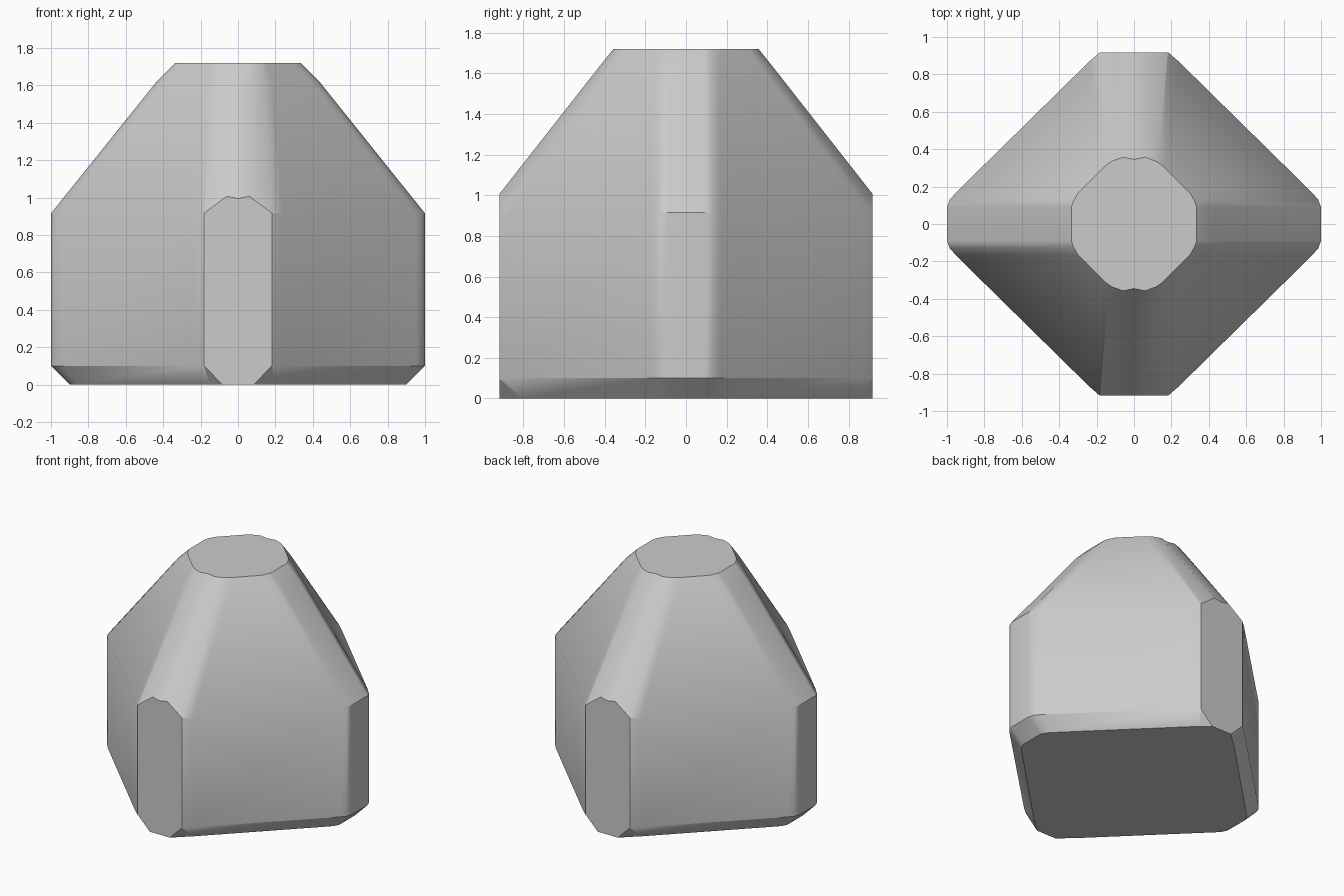
import bpy, bmesh, math
from mathutils import Vector

cube = bpy.data.objects.get("Cube")
if cube:
    bpy.data.objects.remove(cube, do_unlink=True)

# Single grey finish
grey = bpy.data.materials.new("plain grey")
grey.use_nodes = True
colour = (0.6, 0.6, 0.6, 1)
grey.diffuse_color = colour
grey.node_tree.nodes["Principled BSDF"].inputs["Base Color"].default_value = colour

# One quadrant of each level, from the side corner round to the ridge groove
base = [(.9, .09), (.885, .125), (.86, .155), (.2, .81), (.15, .855), (.07, .93), (0, .922)]
wall = [(1, .09), (.985, .13), (.95, .17), (.24, .868), (.18, .92), (.06, .99), (0, .98)]
neck = [(.435, .09), (.42, .125), (.39, .165), (.18, .375), (.14, .405), (.06, .437), (0, .427)]
top = [(.335, .09), (.325, .12), (.3, .165), (.155, .31), (.12, .335), (.06, .357), (0, .345)]
levels = [(0, base), (.1, wall), (.915, wall), (1.62, neck), (1.72, top)]


def full_ring(quarter):
    """Mirror a quadrant into a closed loop, sharing the groove points."""
    half = quarter + [(-x, y) for x, y in quarter[-2::-1]]
    return half + [(x, -y) for x, y in reversed(half)]


# Loft the rounded diamond through its levels
bm = bmesh.new()
rings = [[bm.verts.new((x, y, z)) for x, y in full_ring(q)] for z, q in levels]
count = len(rings[0])
for low, high in zip(rings, rings[1:]):
    for i in range(count):
        j = (i + 1) % count
        bm.faces.new((low[i], low[j], high[j], high[i]))
bm.faces.new(rings[0][::-1])
bm.faces.new(rings[-1])

# Slice the front and back corners flat
for side in (-1, 1):
    bmesh.ops.bisect_plane(bm, geom=bm.verts[:] + bm.edges[:] + bm.faces[:], dist=1e-5,
                           plane_co=Vector((0, side * .918, 0)),
                           plane_no=Vector((0, side, 0)), clear_outer=True)
    bmesh.ops.holes_fill(bm, edges=[e for e in bm.edges if e.is_boundary], sides=0)
bmesh.ops.recalc_face_normals(bm, faces=bm.faces[:])

mesh = bpy.data.meshes.new("tapered_block")
bm.to_mesh(mesh)
bm.free()
mesh.materials.append(grey)
body = bpy.data.objects.new("tapered_block", mesh)
bpy.context.collection.objects.link(body)

# Soft shoulders and corners, crisp rim and chamfer
bpy.context.view_layer.objects.active = body
body.select_set(True)
bpy.ops.object.shade_smooth_by_angle(angle=math.radians(35))
weighted = body.modifiers.new("even shading", 'WEIGHTED_NORMAL')
weighted.keep_sharp = True
